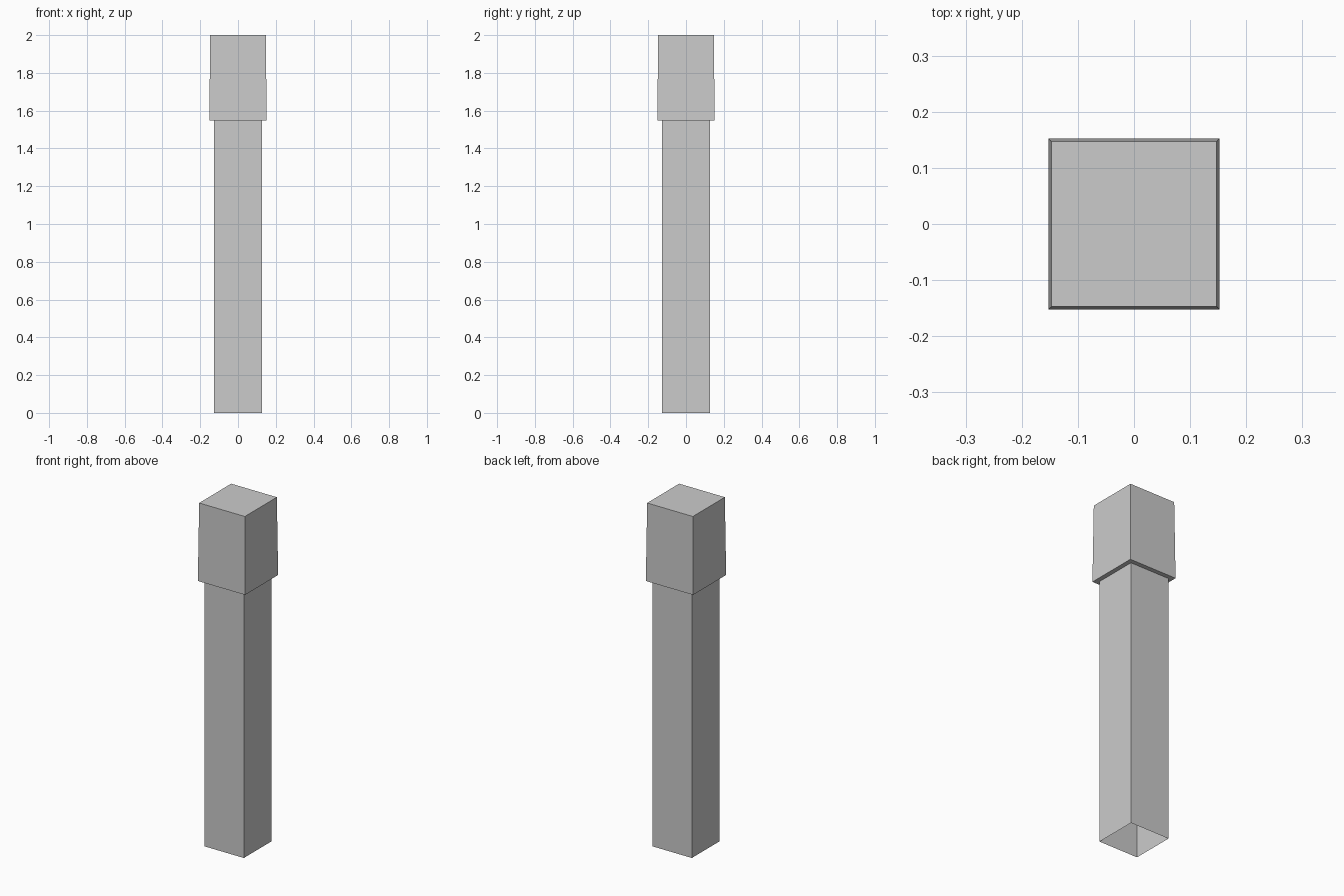
import bpy
import bmesh

if "Cube" in bpy.data.objects:
    bpy.data.objects.remove(bpy.data.objects["Cube"])


def square_tube(name, profile, cap_top=False):
    """Stack square rings of (half width, height), joined by side faces."""
    bm = bmesh.new()
    rings = []
    for h, z in profile:
        rings.append([bm.verts.new((sx * h, sy * h, z))
                      for sx, sy in ((-1, -1), (1, -1), (1, 1), (-1, 1))])
    for low, high in zip(rings, rings[1:]):
        for i in range(4):
            j = (i + 1) % 4
            bm.faces.new((low[i], low[j], high[j], high[i]))
    if cap_top:
        bm.faces.new(rings[-1])
    mesh = bpy.data.meshes.new(name)
    bm.to_mesh(mesh)
    bm.free()
    obj = bpy.data.objects.new(name, mesh)
    bpy.context.collection.objects.link(obj)
    return obj


SHAFT, CAP_Z = 0.126, 1.547

# Straight square shaft, open at the bottom
square_tube("post_shaft", [(SHAFT, 0), (SHAFT, CAP_Z)])

# Overhanging head: flat underside lip, slightly tapered sides, closed top
square_tube("post_head", [(SHAFT, CAP_Z), (0.152, CAP_Z), (0.147, 2.0)], cap_top=True)
